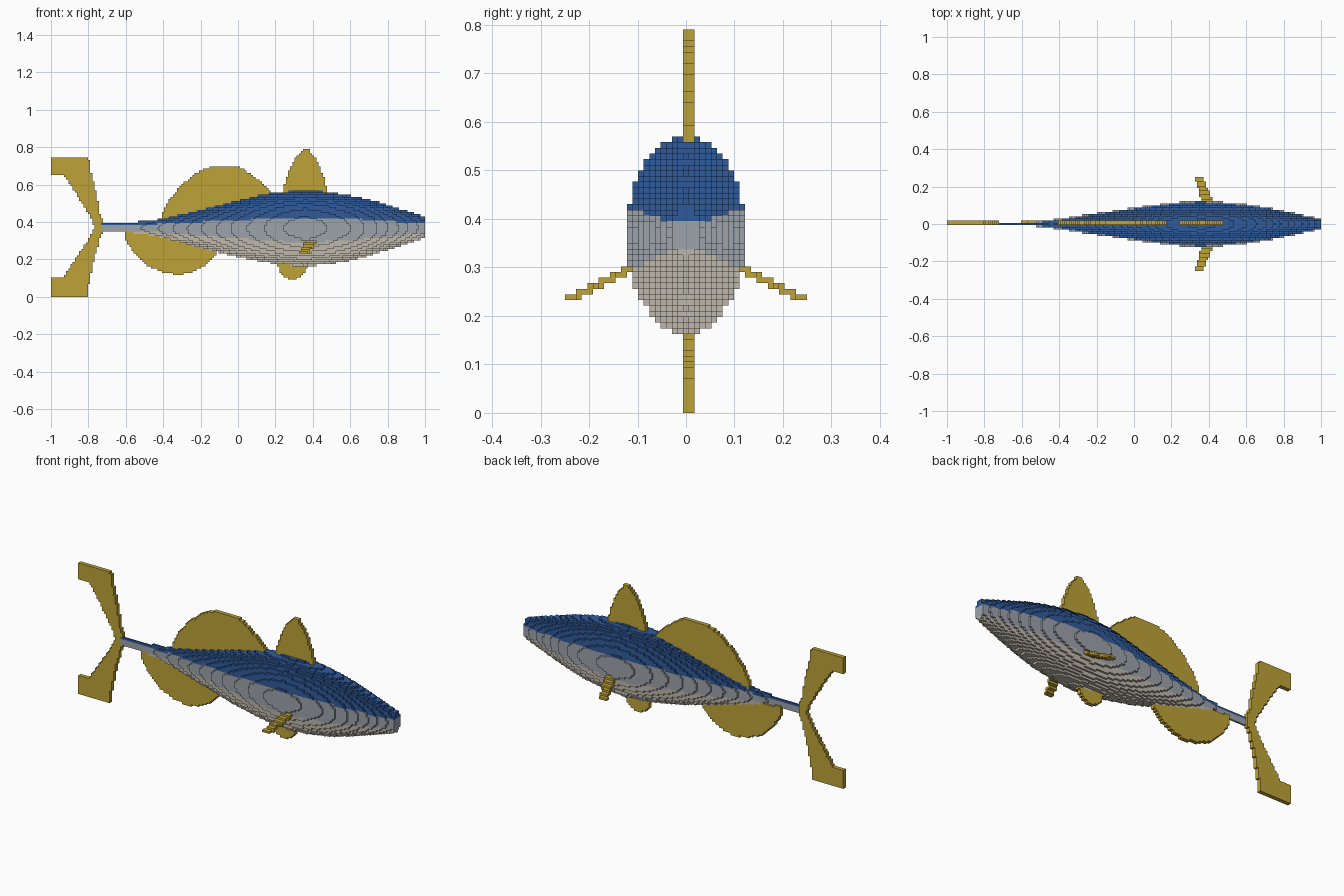
import bpy, bmesh, math

cube = bpy.data.objects.get("Cube")
if cube:
    bpy.data.objects.remove(cube, do_unlink=True)

V = 2 / 172          # edge length of one block
NX, NZ = 172, 68     # block counts along x and z


def material(name, rgb):
    m = bpy.data.materials.new(name)
    m.use_nodes = True
    m.diffuse_color = (*rgb, 1)
    m.node_tree.nodes["Principled BSDF"].inputs["Base Color"].default_value = (*rgb, 1)
    return m


BLUE = material("blue back", (0.03, 0.105, 0.33))
GRAY = material("gray flank", (0.34, 0.37, 0.41))
BEIGE = material("pale belly", (0.52, 0.48, 0.41))
GOLD = material("gold fin", (0.52, 0.365, 0.04))

# Corner offsets of each block side, keyed by its outward direction
SIDES = {
    (1, 0, 0): [(1, 0, 0), (1, 1, 0), (1, 1, 1), (1, 0, 1)],
    (-1, 0, 0): [(0, 0, 0), (0, 0, 1), (0, 1, 1), (0, 1, 0)],
    (0, 1, 0): [(0, 1, 0), (0, 1, 1), (1, 1, 1), (1, 1, 0)],
    (0, -1, 0): [(0, 0, 0), (1, 0, 0), (1, 0, 1), (0, 0, 1)],
    (0, 0, 1): [(0, 0, 1), (1, 0, 1), (1, 1, 1), (0, 1, 1)],
    (0, 0, -1): [(0, 0, 0), (0, 1, 0), (1, 1, 0), (1, 0, 0)],
}


def block_object(name, cells, mats):
    """Make a mesh from the exposed sides of blocks; cells maps (i, j, k) to a slot."""
    bm = bmesh.new()
    verts = {}

    def vert(p):
        if p not in verts:
            verts[p] = bm.verts.new((-1 + p[0] * V, (p[1] - 0.5) * V, p[2] * V))
        return verts[p]

    for c, slot in cells.items():
        for d, corners in SIDES.items():
            if tuple(a + b for a, b in zip(c, d)) in cells:
                continue
            f = bm.faces.new([vert(tuple(a + b for a, b in zip(c, o))) for o in corners])
            f.material_index = slot
    mesh = bpy.data.meshes.new(name)
    bm.to_mesh(mesh)
    bm.free()
    for m in mats:
        mesh.materials.append(m)
    ob = bpy.data.objects.new(name, mesh)
    bpy.context.collection.objects.link(ob)
    return ob


def interpolate(rows, x):
    for a, b in zip(rows, rows[1:]):
        if x <= b[0]:
            t = (x - a[0]) / (b[0] - a[0])
            return [p + (q - p) * t for p, q in zip(a[1:], b[1:])]
    return rows[-1][1:]


def inside(poly, x, z):
    hit = False
    for (x1, z1), (x2, z2) in zip(poly, poly[1:] + poly[:1]):
        if (z1 > z) != (z2 > z) and x < x1 + (z - z1) * (x2 - x1) / (z2 - z1):
            hit = not hit
    return hit


# Body stations from tail to nose: x, bottom, top, half width
BODY = [
    (-0.74, 0.354, 0.396, 0.006), (-0.60, 0.350, 0.398, 0.007),
    (-0.50, 0.335, 0.403, 0.013), (-0.40, 0.315, 0.418, 0.027),
    (-0.20, 0.263, 0.463, 0.058), (0.00, 0.212, 0.515, 0.087),
    (0.15, 0.183, 0.550, 0.106), (0.25, 0.170, 0.563, 0.117),
    (0.36, 0.164, 0.569, 0.123), (0.47, 0.172, 0.563, 0.117),
    (0.60, 0.193, 0.543, 0.105), (0.72, 0.225, 0.515, 0.087),
    (0.85, 0.267, 0.476, 0.060), (1.00, 0.318, 0.428, 0.027),
]

# Body of elliptical sections, coloured by height in three bands
body = {}
for i in range(NX):
    x = -1 + (i + 0.5) * V
    if x < -0.735:
        continue
    lo, hi, w = interpolate(BODY, x)
    mid, h = (lo + hi) / 2, (hi - lo) / 2
    for k in range(NZ):
        z = (k + 0.5) * V
        s = 1 - ((z - mid) / h) ** 2
        if s <= 0:
            continue
        reach = max(w * math.sqrt(s), 0.001)
        slot = 0 if z > 0.382 + 0.32 * w else (1 if z > 0.355 - 0.5 * w else 2)
        for j in range(-11, 12):
            if abs(j * V) <= reach:
                body[i, j, k] = slot
block_object("body", body, [BLUE, GRAY, BEIGE])

# Upright fins, two blocks thick, from side outlines (x, z)
FINS = {
    "rear_dorsal_fin": [
        (-0.41, 0.39), (-0.40, 0.46), (-0.36, 0.53), (-0.30, 0.60), (-0.22, 0.665),
        (-0.13, 0.70), (-0.01, 0.70), (0.05, 0.67), (0.12, 0.615), (0.175, 0.56),
        (0.175, 0.50)],
    "front_dorsal_fin": [
        (0.24, 0.50), (0.245, 0.59), (0.28, 0.69), (0.32, 0.76), (0.345, 0.785),
        (0.38, 0.785), (0.42, 0.73), (0.455, 0.65), (0.475, 0.58), (0.475, 0.50)],
    "anal_fin": [
        (-0.61, 0.36), (-0.60, 0.30), (-0.55, 0.23), (-0.48, 0.165), (-0.40, 0.13),
        (-0.32, 0.118), (-0.25, 0.13), (-0.17, 0.17), (-0.12, 0.22), (-0.10, 0.30)],
    "pelvic_fin": [
        (0.205, 0.21), (0.22, 0.14), (0.26, 0.10), (0.29, 0.09), (0.32, 0.10),
        (0.36, 0.135), (0.39, 0.19)],
    "tail_fin": [
        (-1.01, 0.75), (-0.80, 0.75), (-0.785, 0.66), (-0.755, 0.54), (-0.74, 0.44),
        (-0.718, 0.40), (-0.718, 0.355), (-0.74, 0.31), (-0.78, 0.16), (-0.80, 0.05),
        (-0.80, -0.01), (-1.01, -0.01), (-1.01, 0.10), (-0.935, 0.10), (-0.87, 0.20),
        (-0.78, 0.34), (-0.77, 0.375), (-0.78, 0.41), (-0.87, 0.56), (-0.935, 0.655),
        (-1.01, 0.655)],
}
for name, outline in FINS.items():
    cells = {}
    for i in range(NX):
        for k in range(NZ):
            if inside(outline, -1 + (i + 0.5) * V, (k + 0.5) * V):
                for j in (0, 1):
                    if (i, j, k) not in body:
                        cells[i, j, k] = 0
    block_object(name, cells, [GOLD])

# Paired side fins, stepping down and back away from the body
for name, side in (("right_pectoral_fin", -1), ("left_pectoral_fin", 1)):
    cells = {}
    for j in range(10, 22):
        t = (j - 10) / 11
        k = round(25 - 5 * t)
        start = round((1.365 - 0.04 * t) / V)
        width = round(5 - t)
        for i in range(start, start + width):
            cells[i, side * j, k] = 0
            # Overlap at each step so the stair stays joined
            if j < 21 and round(25 - 5 * (j - 9) / 11) < k:
                cells[i, side * j, k - 1] = 0
    cells = {c: 0 for c in cells if c not in body}
    block_object(name, cells, [GOLD])
